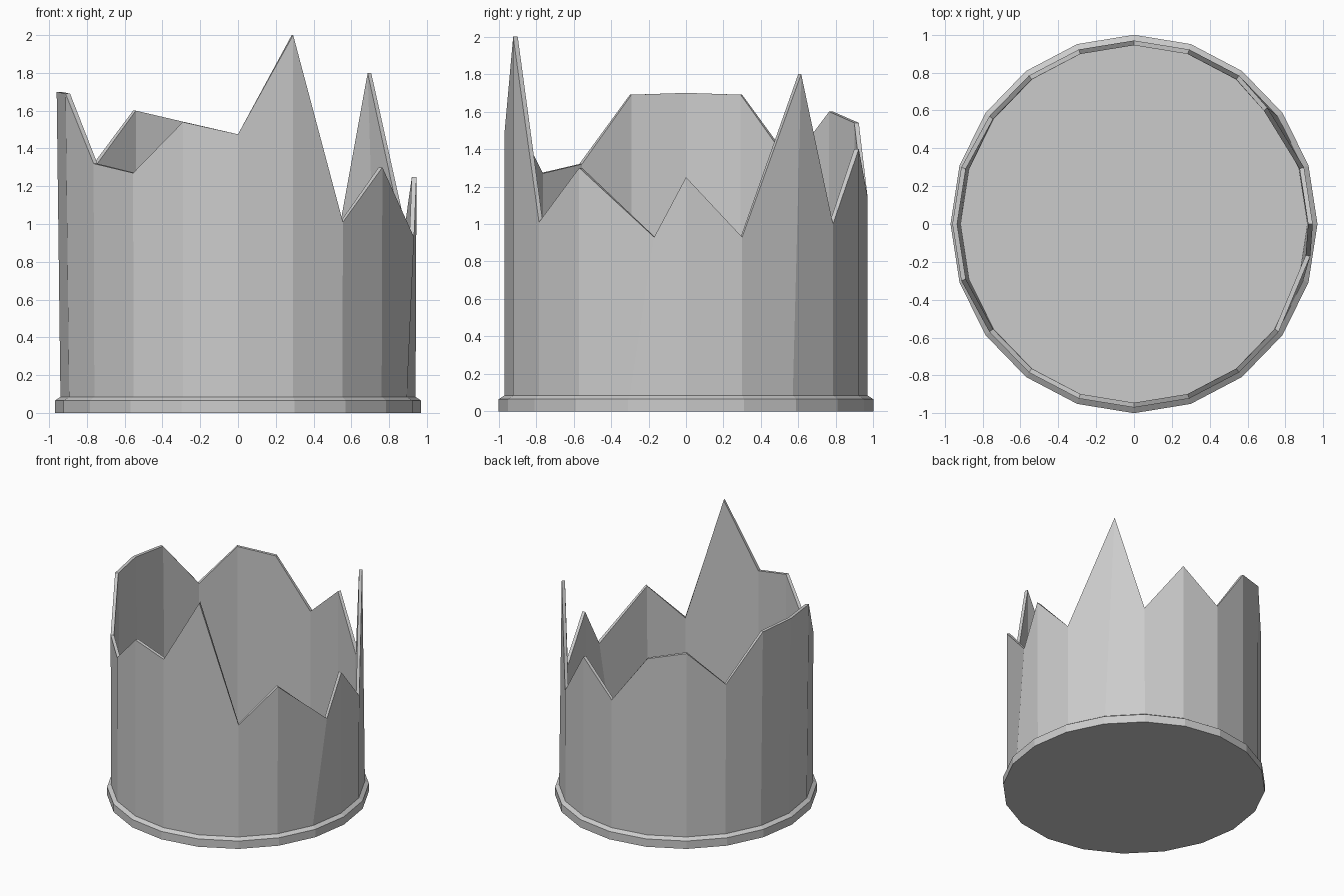
import bpy, bmesh
from math import cos, sin, radians

if "Cube" in bpy.data.objects:
    bpy.data.objects.remove(bpy.data.objects["Cube"])

SIDES = 20
WALL = 0.025

# jagged rim heights, counter-clockwise from +x in 18 degree steps
HEIGHTS = [1.25, 0.93, 1.80, 1.00, 1.40, 1.14, 1.54, 1.60, 1.32, 1.69,
           1.70, 1.69, 1.32, 1.27, 1.54, 1.475, 2.00, 1.01, 1.30, 0.93]
# rim points that slide sideways off the regular spacing
SHIFTED = {2: (0.705, 0.615), 19: (0.932, -0.17)}

bm = bmesh.new()


def ring(rx, ry, z):
    return [bm.verts.new((rx * cos(radians(18 * k)), ry * sin(radians(18 * k)), z))
            for k in range(SIDES)]


def jagged_ring(inset):
    verts = []
    for k, h in enumerate(HEIGHTS):
        a = radians(18 * k)
        lean = 0.02 if 9 <= k <= 11 else 0.005
        x, y = SHIFTED.get(k, ((0.94 + lean) * cos(a), 0.97 * sin(a)))
        s = 1 - inset / 0.955
        verts.append(bm.verts.new((x * s, y * s, h)))
    return verts


# base band, sloped ledge, outer wall, broken rim, inner wall, floor
rings = [ring(0.97, 1.0, 0), ring(0.97, 1.0, 0.065), ring(0.94, 0.97, 0.085),
         jagged_ring(0), jagged_ring(WALL),
         ring(0.94 - WALL, 0.97 - WALL, 0.085), ring(0.94 - WALL, 0.97 - WALL, 0.03)]
for lo, hi in zip(rings, rings[1:]):
    for k in range(SIDES):
        n = (k + 1) % SIDES
        bm.faces.new((lo[k], lo[n], hi[n], hi[k]))
bm.faces.new(rings[0][::-1])
bm.faces.new(rings[-1])
bmesh.ops.recalc_face_normals(bm, faces=bm.faces)

mesh = bpy.data.meshes.new("broken_cup")
bm.to_mesh(mesh)
bm.free()
bpy.context.collection.objects.link(bpy.data.objects.new("broken_cup", mesh))
